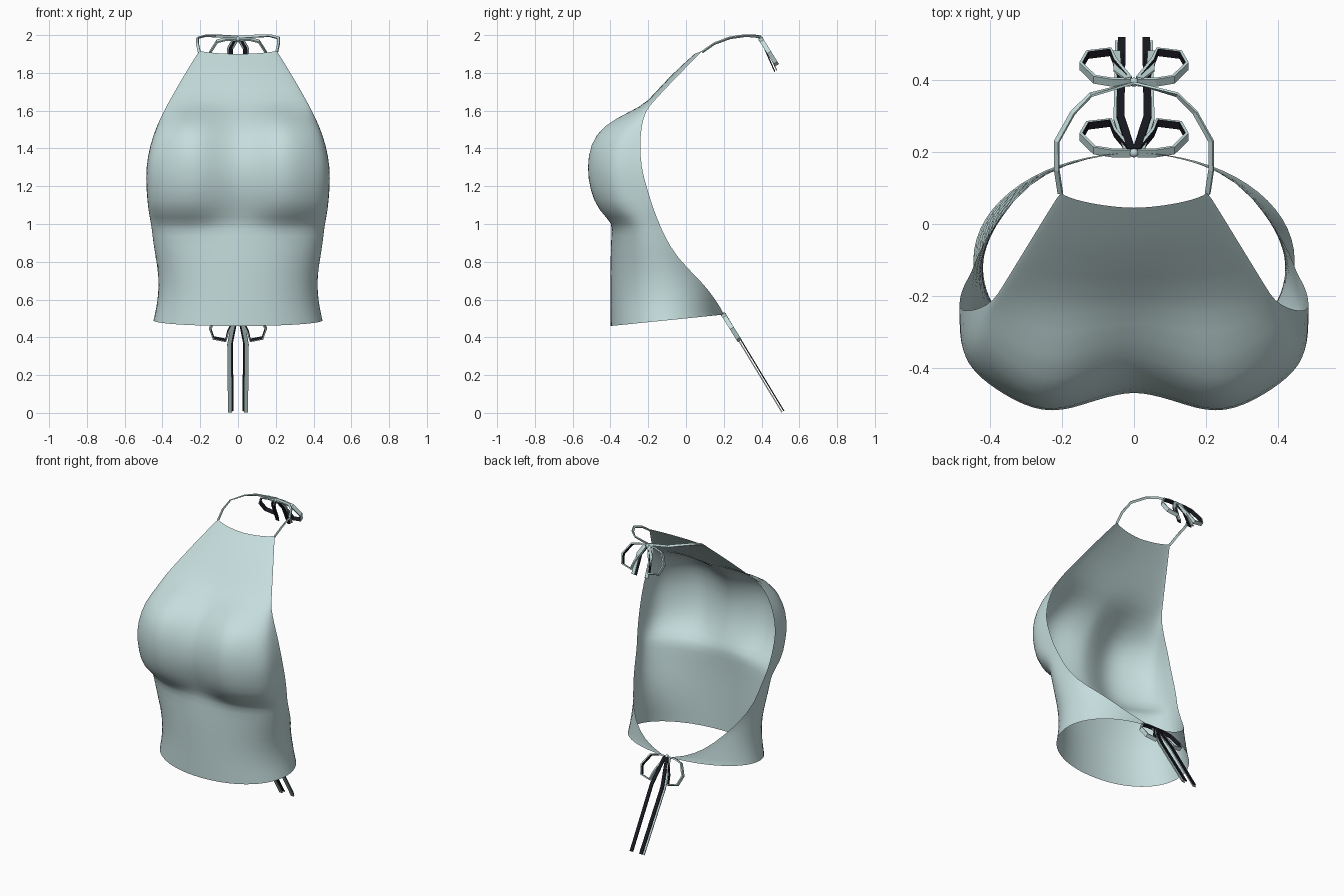
import bpy, math
from mathutils import Vector

cube = bpy.data.objects.get("Cube")
if cube:
    bpy.data.objects.remove(cube)


def make_material(name, colour):
    mat = bpy.data.materials.new(name)
    mat.use_nodes = True
    mat.diffuse_color = colour
    mat.node_tree.nodes["Principled BSDF"].inputs["Base Color"].default_value = colour
    return mat


fabric = make_material("pale_teal_fabric", (0.56, 0.72, 0.72, 1))
lining = make_material("dark_ribbon_lining", (0.01, 0.01, 0.016, 1))


def make_object(name, verts, faces, materials):
    mesh = bpy.data.meshes.new(name)
    mesh.from_pydata(verts, [], faces)
    for mat in materials:
        mesh.materials.append(mat)
    obj = bpy.data.objects.new(name, mesh)
    bpy.context.collection.objects.link(obj)
    return obj


# Body panel cross-sections: height, half width, centre front y, bust fullness, side edge y
SECTIONS = [
    (.46, .45, -.4, 0, .2),
    (.49, .445, -.4, 0, .19),
    (.57, .43, -.4, 0, .15),
    (.68, .422, -.4, 0, .08),
    (.82, .44, -.4, 0, -.05),
    (.95, .455, -.395, 0, -.12),
    (1, .46, -.39, .01, -.14),
    (1.07, .475, -.42, .05, -.17),
    (1.18, .485, -.46, .055, -.2),
    (1.3, .488, -.47, .06, -.235),
    (1.42, .465, -.44, .075, -.235),
    (1.52, .43, -.365, .085, -.22),
    (1.6, .39, -.265, .035, -.2),
    (1.64, .37, -.21, 0, -.18),
    (1.78, .29, -.09, 0, -.05),
    (1.9, .205, .045, 0, .09),
]
COLUMNS = 32
BACK_Y = 0.2


def section_points(height, half_width, front_y, fullness, edge_y):
    """One row of the body, wrapping from one open edge round the front to the other."""
    centre_y, end = edge_y, math.pi / 2
    if height < 1.2:
        centre_y = -0.1 - 0.1 * min(1, max(0, (height - 0.6) / 0.4))
        end = math.acos(max(-1, (centre_y - edge_y) / (BACK_Y - centre_y)))
    if height > 1.7:
        power = 1.6
    elif 1.05 < height < 1.55:
        power = 4
    else:
        power = 2.1
    slope = max(0, 0.82 - height) * 0.28
    if height == SECTIONS[-1][0]:
        slope = 0.4
    row = []
    for i in range(COLUMNS + 1):
        angle = end * (2 * i / COLUMNS - 1)
        s, c = math.sin(angle), math.cos(angle)
        n = power if c > 0 else 2
        radius = (abs(s) ** n + abs(c) ** n) ** (-1 / n)
        x = half_width * s * radius
        depth = centre_y - front_y if c > 0 else BACK_Y - centre_y
        y = centre_y - depth * c * radius
        if c > 0:
            y -= fullness * math.exp(-((abs(x) - 0.24) / 0.15) ** 2)
        row.append((x, y, height + slope * (y - front_y)))
    return row


body_verts = [p for section in SECTIONS for p in section_points(*section)]
stride = COLUMNS + 1
body_faces = [(r * stride + i, r * stride + i + 1, (r + 1) * stride + i + 1, (r + 1) * stride + i)
              for r in range(len(SECTIONS) - 1) for i in range(COLUMNS)]
body = make_object("halter_body", body_verts, body_faces, [fabric])
body.data.shade_smooth()
body.modifiers.new("soft_cloth", "SUBSURF").levels = 1


def ribbon(name, path, across, thickness, main, upper):
    """Flat ribbon swept along a path, with its own material on the upper broad face."""
    path = [Vector(p) for p in path]
    across = Vector(across)
    verts, faces = [], []
    for i, p in enumerate(path):
        tangent = path[min(i + 1, len(path) - 1)] - path[max(i - 1, 0)]
        wide = across - tangent * (tangent.dot(across) / tangent.length_squared)
        wide = wide.normalized() * across.length / 2
        up = tangent.cross(wide).normalized() * thickness / 2
        verts += [p - wide + up, p + wide + up, p + wide - up, p - wide - up]
    for i in range(len(path) - 1):
        for k in range(4):
            a, b = 4 * i + k, 4 * i + (k + 1) % 4
            faces.append((a, a + 4, b + 4, b))
    last = len(verts) - 4
    faces += [(0, 1, 2, 3), (last + 3, last + 2, last + 1, last)]
    obj = make_object(name, verts, faces, [main, upper])
    for i in range(len(path) - 1):
        obj.data.polygons[4 * i].material_index = 1


# Neck strap, mirrored about the nape
half = [(.205, .085, 1.91), (.215, .15, 1.955), (.215, .23, 1.985), (.17, .31, 1.997), (.12, .36, 1.996)]
strap_path = half + [(0, .393, 1.99)] + [(-x, y, z) for x, y, z in reversed(half)]
ribbon("neck_strap", strap_path, (0.012, 0, 0.008), 0.007, fabric, fabric)

# Bow outline measured sideways and down the hanging direction
LOOP = [(.01, 0), (.06, 0), (.11, .015), (.148, .085), (.13, .145), (.065, .16), (.052, .105), (.01, .01)]
HANG = Vector((0, 0.53, -0.85))
INWARD = Vector((0, -0.85, -0.53))


def bow(name, knot, tail_end, upper, lower):
    """Two loops and two tails; each tail is a pair of layers, the dark one nearer the middle."""
    knot = Vector(knot)
    for side, label in ((1, "left"), (-1, "right")):
        loop = [knot + Vector((side * x, 0, 0)) + HANG * s for x, s in LOOP]
        if side < 0:
            loop.reverse()
        ribbon(f"{name}_loop_{label}", loop, INWARD * 0.024, 0.009, fabric, lining)
        for layer, mat, lift in (("upper", upper, 0.006), ("lower", lower, -0.006)):
            shift = Vector((side * (0.004 if mat == fabric else -0.004), 0, 0)) - INWARD * lift
            start = knot + Vector((side * 0.012, 0.005, 0))
            end = Vector(tail_end)
            end.x *= side
            bend = start.lerp(end, 0.3)
            bend.x = side * 0.042
            path = [p + shift for p in (start, bend, end)]
            ribbon(f"{name}_tail_{label}_{layer}", path, (-0.022, 0, 0), 0.006, mat, mat)
    bpy.ops.mesh.primitive_uv_sphere_add(segments=10, ring_count=6, radius=0.013, location=knot)
    centre = bpy.context.object
    centre.name = f"{name}_knot"
    centre.data.materials.append(fabric)
    bpy.ops.object.shade_smooth()


bow("neck_bow", (0, .395, 1.98), (.045, .475, 1.81), fabric, lining)
bow("back_bow", (0, .198, .52), (.038, .513, .007), lining, fabric)
